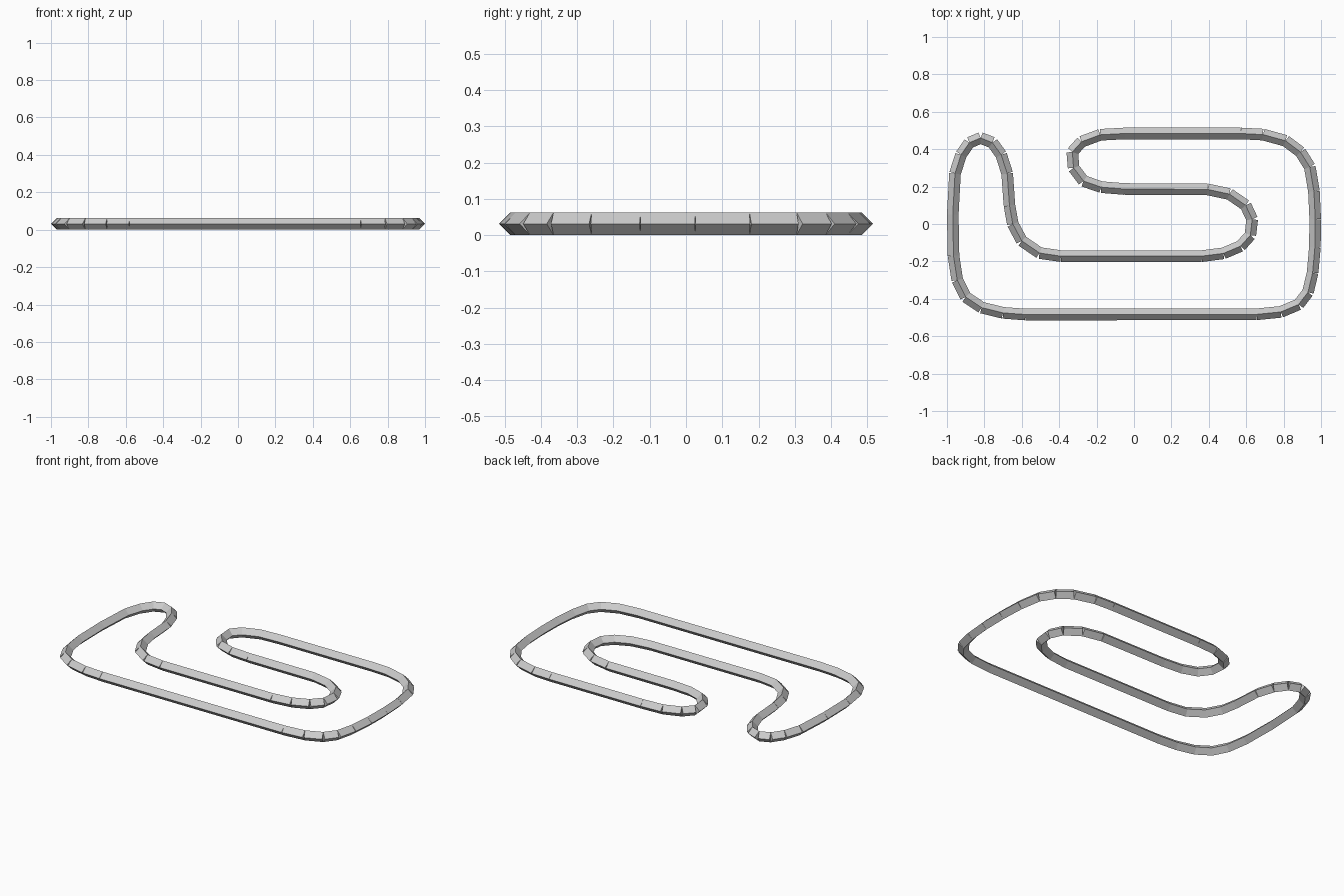
import bpy
import bmesh
from mathutils import Matrix, Vector

default_cube = bpy.data.objects.get("Cube")
if default_cube:
    bpy.data.objects.remove(default_cube, do_unlink=True)

# Half the height of the diamond-shaped section
RADIUS = 0.031


def make_material(name, color):
    material = bpy.data.materials.new(name)
    material.use_nodes = True
    material.diffuse_color = color
    shader = next(node for node in material.node_tree.nodes
                  if node.type == "BSDF_PRINCIPLED")
    shader.inputs["Base Color"].default_value = color
    shader.inputs["Roughness"].default_value = 0.8
    return material


def add_bar(bm, start, end):
    """Add one straight, capped, four-sided bar with an edge facing up."""
    direction = end - start
    rotation = direction.to_track_quat("Z", "Y").to_matrix().to_4x4()
    placement = Matrix.Translation((start + end) / 2) @ rotation
    bmesh.ops.create_cone(bm, cap_ends=True, segments=4,
                          radius1=RADIUS, radius2=RADIUS,
                          depth=direction.length, matrix=placement)


def build_loop(name, turns, material):
    """Join every point of the closed circuit with separate straight bars."""
    path = [Vector((x, y, RADIUS)) for turn in turns for x, y in turn]
    bm = bmesh.new()
    for start, end in zip(path, path[1:] + path[:1]):
        add_bar(bm, start, end)
    mesh = bpy.data.meshes.new(name)
    bm.to_mesh(mesh)
    bm.free()
    mesh.materials.append(material)
    circuit = bpy.data.objects.new(name, mesh)
    bpy.context.scene.collection.objects.link(circuit)
    return circuit


# Turns of the circuit, in order; the straights lie between them
front_right_turn = [(-.58, -.484), (-.7, -.475), (-.815, -.447), (-.9, -.39),
                    (-.945, -.3), (-.965, -.17), (-.969, .05)]
back_right_hairpin = [(-.957, .27), (-.925, .37), (-.88, .435), (-.82, .46),
                      (-.757, .435), (-.71, .37), (-.678, .27), (-.666, .1)]
inner_bend = [(-.648, 0), (-.6, -.09), (-.505, -.155), (-.39, -.172)]
inner_left_hairpin = [(.36, -.172), (.478, -.157), (.57, -.118), (.622, -.06),
                      (.632, .025), (.597, .1), (.51, .16), (.393, .185)]
inner_right_hairpin = [(-.05, .187), (-.175, .197), (-.27, .23), (-.323, .3),
                       (-.33, .385), (-.28, .44), (-.18, .477), (-.05, .484)]
back_left_turn = [(.57, .484), (.69, .478), (.81, .445), (.89, .385),
                  (.94, .305), (.962, .175), (.969, .025)]
front_left_turn = [(.967, -.125), (.955, -.26), (.93, -.365), (.88, -.43),
                   (.785, -.47), (.655, -.483)]

grey = make_material("light_grey", (0.6, 0.6, 0.6, 1))
build_loop("circuit_loop",
           [front_right_turn, back_right_hairpin, inner_bend,
            inner_left_hairpin, inner_right_hairpin,
            back_left_turn, front_left_turn], grey)
